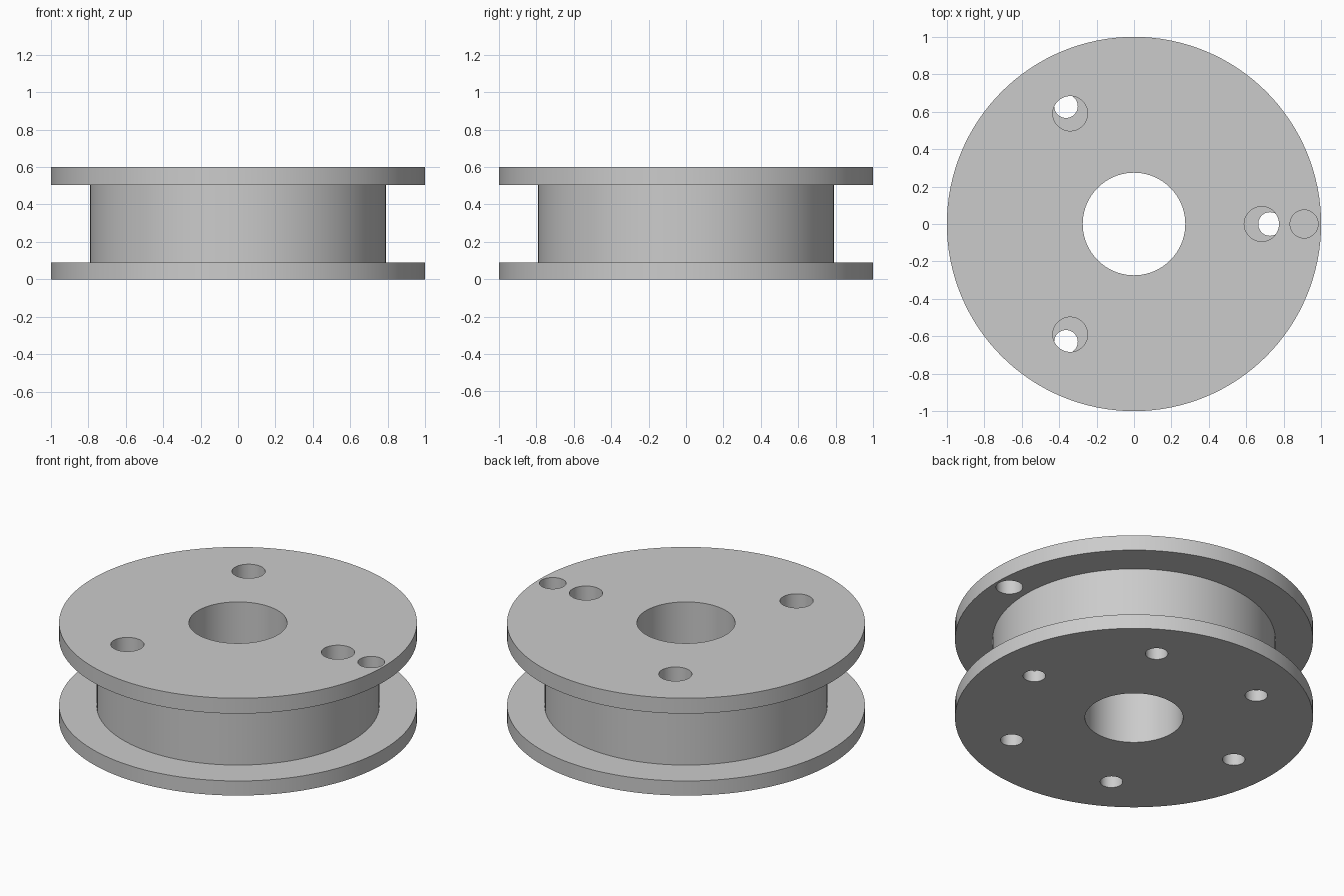
import bpy, bmesh
from math import cos, sin, tau

cube = bpy.data.objects.get("Cube")
if cube:
    bpy.data.objects.remove(cube)

SEGMENTS = 128
HEIGHT = 0.6

grey = bpy.data.materials.new("plain grey")
grey.use_nodes = True
colour = (0.6, 0.6, 0.6, 1)
grey.diffuse_color = colour
grey.node_tree.nodes["Principled BSDF"].inputs["Base Color"].default_value = colour


def add_object(name, bm):
    mesh = bpy.data.meshes.new(name)
    bmesh.ops.recalc_face_normals(bm, faces=bm.faces)
    bm.to_mesh(mesh)
    bm.free()
    mesh.materials.append(grey)
    obj = bpy.data.objects.new(name, mesh)
    bpy.context.collection.objects.link(obj)
    return obj


def lathe(name, profile):
    """Revolve a closed (radius, height) outline around z."""
    bm = bmesh.new()
    rings = [[bm.verts.new((r * cos(tau * i / SEGMENTS), r * sin(tau * i / SEGMENTS), z))
              for r, z in profile] for i in range(SEGMENTS)]
    n = len(profile)
    for i in range(SEGMENTS):
        a, b = rings[i], rings[(i + 1) % SEGMENTS]
        for j in range(n):
            k = (j + 1) % n
            bm.faces.new((a[j], b[j], b[k], a[k]))
    return add_object(name, bm)


def drill(body, name, distance, count, radius, bottom, top):
    """Cut a ring of round holes parallel to z."""
    bm = bmesh.new()
    for i in range(count):
        angle = tau * i / count
        made = bmesh.ops.create_cone(bm, cap_ends=True, segments=48,
                                     radius1=radius, radius2=radius, depth=top - bottom)
        bmesh.ops.translate(bm, verts=made["verts"],
                            vec=(distance * cos(angle), distance * sin(angle), (top + bottom) / 2))
    cutter = add_object(name, bm)
    cutter.hide_render = True
    mod = body.modifiers.new(name, "BOOLEAN")
    mod.operation = "DIFFERENCE"
    mod.solver = "EXACT"
    mod.object = cutter
    bpy.context.view_layer.objects.active = body
    bpy.ops.object.modifier_apply(modifier=name)
    bpy.data.objects.remove(cutter)


# Spool: two flanges, drum and central bore in one outline
bore, drum, low, high = 0.274, 0.79, 0.09, 0.505
spool = lathe("spool", [(bore, 0), (1, 0), (1, low), (drum, low),
                        (drum, high), (1, high), (1, HEIGHT), (bore, HEIGHT)])

# Wide pockets from above, screw holes from below, cord hole in the upper flange
drill(spool, "pocket_cutter", 0.682, 3, 0.093, 0.07, HEIGHT + 0.1)
drill(spool, "screw_cutter", 0.727, 6, 0.063, -0.1, 0.08)
drill(spool, "cord_cutter", 0.909, 1, 0.075, 0.3, HEIGHT + 0.1)

# Smooth walls with sharp rims
bpy.ops.object.select_all(action="DESELECT")
spool.select_set(True)
bpy.context.view_layer.objects.active = spool
bpy.ops.object.shade_smooth_by_angle(angle=0.6)
